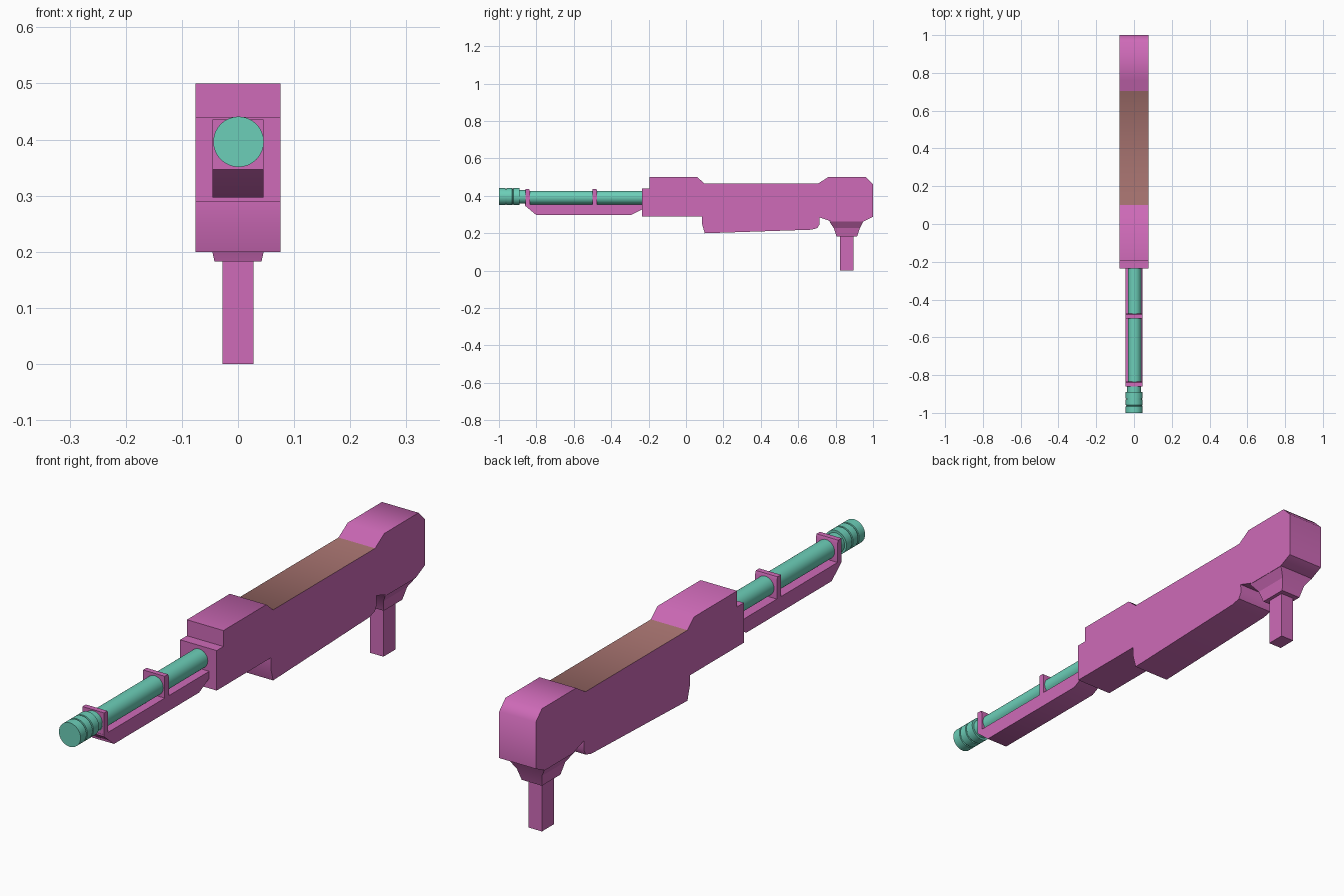
import bpy, bmesh, math

if "Cube" in bpy.data.objects:
    bpy.data.objects.remove(bpy.data.objects["Cube"], do_unlink=True)


def material(name, rgb):
    m = bpy.data.materials.new(name)
    m.use_nodes = True
    m.diffuse_color = (*rgb, 1)
    m.node_tree.nodes["Principled BSDF"].inputs["Base Color"].default_value = (*rgb, 1)
    return m


pink = material("pink", (0.62, 0.145, 0.48))
teal = material("teal", (0.15, 0.62, 0.48))
brown = material("brown", (0.36, 0.16, 0.15))


def finish(name, bm, mats, angle=46):
    bmesh.ops.recalc_face_normals(bm, faces=bm.faces)
    mesh = bpy.data.meshes.new(name)
    bm.to_mesh(mesh)
    bm.free()
    for m in mats:
        mesh.materials.append(m)
    ob = bpy.data.objects.new(name, mesh)
    bpy.context.collection.objects.link(ob)
    bpy.ops.object.select_all(action='DESELECT')
    ob.select_set(True)
    bpy.context.view_layer.objects.active = ob
    bpy.ops.object.shade_smooth_by_angle(angle=math.radians(angle))
    return ob


def side_profile(bm, points, half):
    """Extrude a (y, z) outline across the width."""
    face = bm.faces.new([bm.verts.new((-half, y, z)) for y, z in points])
    new = bmesh.ops.extrude_face_region(bm, geom=[face])["geom"]
    bmesh.ops.translate(bm, vec=(2 * half, 0, 0),
                        verts=[v for v in new if isinstance(v, bmesh.types.BMVert)])


def stacked(name, levels):
    """Join rectangles given as (z, half width, y min, y max)."""
    bm = bmesh.new()
    rings = [[bm.verts.new(p) for p in ((-w, a, z), (w, a, z), (w, b, z), (-w, b, z))]
             for z, w, a, b in levels]
    for lo, hi in zip(rings, rings[1:]):
        for i in range(4):
            j = (i + 1) % 4
            bm.faces.new((lo[i], lo[j], hi[j], hi[i]))
    bm.faces.new(rings[0])
    bm.faces.new(rings[-1])
    return finish(name, bm, [pink], 20)


def turned(name, points, x, z, sides=32):
    """Turn a (y, radius) outline around the barrel axis."""
    bm = bmesh.new()
    rings = [[bm.verts.new((x + r * math.cos(t), y, z + r * math.sin(t)))
              for t in (2 * math.pi * i / sides for i in range(sides))] for y, r in points]
    for lo, hi in zip(rings, rings[1:]):
        for i in range(sides):
            j = (i + 1) % sides
            bm.faces.new((lo[i], lo[j], hi[j], hi[i]))
    bm.faces.new(rings[0])
    bm.faces.new(rings[-1])
    return finish(name, bm, [teal], 40)


# Main body with a brown top panel
bm = bmesh.new()
side_profile(bm, [
    (-0.235, 0.29), (-0.235, 0.44), (-0.195, 0.44), (-0.195, 0.5), (0.06, 0.5),
    (0.1, 0.465), (0.705, 0.465), (0.76, 0.5), (0.963, 0.5), (1, 0.463), (1, 0.288),
    (0.946, 0.262), (0.78, 0.262), (0.713, 0.285), (0.715, 0.25), (0.703, 0.228),
    (0.67, 0.219), (0.1, 0.2), (0.086, 0.25), (0.086, 0.29)], 0.076)
bmesh.ops.recalc_face_normals(bm, faces=bm.faces)
for f in bm.faces:
    c = f.calc_center_median()
    if f.normal.z > 0.99 and 0.1 < c.y < 0.7:
        f.material_index = 1
finish("body", bm, [pink, brown])

# Tray under the barrel
bm = bmesh.new()
side_profile(bm, [(-0.86, 0.354), (-0.86, 0.347), (-0.8, 0.297), (-0.295, 0.297),
                  (-0.23, 0.33), (-0.23, 0.354)], 0.045)
finish("barrel_tray", bm, [pink])

# Barrel brackets
for name, y in (("front_bracket", -0.847), ("middle_bracket", -0.487)):
    bm = bmesh.new()
    side_profile(bm, [(y - 0.012, 0.35), (y - 0.012, 0.436), (y + 0.008, 0.436),
                      (y + 0.012, 0.425), (y + 0.012, 0.35)], 0.045)
    finish(name, bm, [pink], 20)

# Barrel, neck and grooved muzzle
turned("barrel", [(-0.86, 0.036), (-0.23, 0.036)], 0.003, 0.391)
turned("neck", [(-0.9, 0.037), (-0.85, 0.037)], 0.001, 0.395)
muzzle = [(-1, 0.045)]
for g in (-0.962, -0.926):
    muzzle += [(g - 0.003, 0.045), (g - 0.002, 0.041), (g + 0.002, 0.041), (g + 0.003, 0.045)]
turned("muzzle", muzzle + [(-0.89, 0.045)], 0.001, 0.396)

# Tapered mount and post
stacked("post_mount", [(0.183, 0.042, 0.805, 0.915), (0.228, 0.052, 0.79, 0.93),
                       (0.264, 0.076, 0.765, 0.948)])
stacked("post", [(0, 0.028, 0.823, 0.895), (0.19, 0.028, 0.823, 0.895)])
